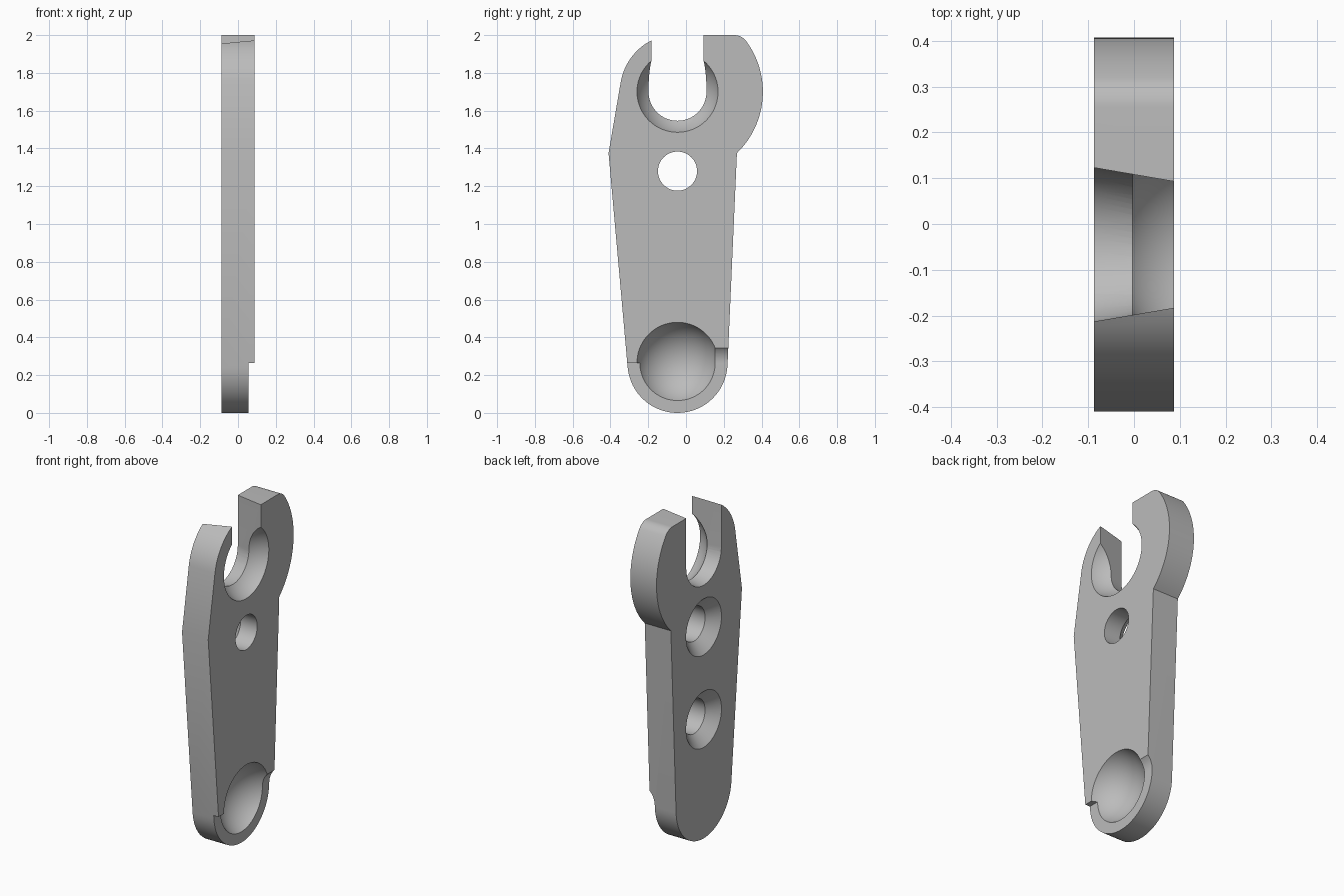
import bpy, bmesh
from math import sin, cos, pi, atan2, acos, hypot, radians, sqrt
from mathutils import Matrix

cube = bpy.data.objects.get("Cube")
if cube:
    bpy.data.objects.remove(cube, do_unlink=True)

HALF = 0.0875               # half thickness of the plate
AXIS = -0.045               # y of the centre line shared by all holes
LOW, HIGH = 0.265, 1.70     # heights of the two ball seats

metal = bpy.data.materials.new("plain grey")
metal.use_nodes = True
grey = (0.5, 0.5, 0.5, 1)
metal.diffuse_color = grey
metal.node_tree.nodes["Principled BSDF"].inputs["Base Color"].default_value = grey


def arc(cy, cz, r, a0, a1, n=32):
    """Points on a circle in the (y, z) plane, from angle a0 to a1."""
    return [(cy + r * cos(a0 + (a1 - a0) * i / n),
             cz + r * sin(a0 + (a1 - a0) * i / n)) for i in range(n + 1)]


def tangent(cz, r, point, side):
    """Angle at which a line from the point touches a circle on the axis."""
    dy, dz = point[0] - AXIS, point[1] - cz
    return atan2(dz, dy) + side * acos(r / hypot(dy, dz))


def make(name, bm):
    bmesh.ops.recalc_face_normals(bm, faces=bm.faces)
    mesh = bpy.data.meshes.new(name)
    bm.to_mesh(mesh)
    bm.free()
    mesh.materials.append(metal)
    obj = bpy.data.objects.new(name, mesh)
    bpy.context.collection.objects.link(obj)
    return obj


def loft(name, sections):
    """Solid through matching (x, [(y, z), ...]) sections."""
    bm = bmesh.new()
    rings = [[bm.verts.new((x, y, z)) for y, z in pts] for x, pts in sections]
    for a, b in zip(rings, rings[1:]):
        for i in range(len(a)):
            j = (i + 1) % len(a)
            bm.faces.new((a[i], a[j], b[j], b[i]))
    bm.faces.new(rings[0])
    bm.faces.new(rings[-1])
    return make(name, bm)


def cut(target, cutter):
    cutter.hide_render = True
    mod = target.modifiers.new("cut", "BOOLEAN")
    mod.operation, mod.solver, mod.object = "DIFFERENCE", "EXACT", cutter
    bpy.context.view_layer.objects.active = target
    bpy.ops.object.modifier_apply(modifier=mod.name)
    bpy.data.objects.remove(cutter, do_unlink=True)


# Plate outline: round foot, tapering sides, hooked head
front_corner, back_corner = (-0.41, 1.375), (0.27, 1.375)
foot_front = tangent(LOW, 0.265, front_corner, 1) % (2 * pi)
foot_back = tangent(LOW, 0.265, back_corner, -1) + 2 * pi
head_front = tangent(HIGH, 0.305, front_corner, -1) % (2 * pi)
fillet = atan2(0.22, 0.30)
outline = arc(AXIS, LOW, 0.265, foot_front, foot_back)
outline += arc(AXIS, HIGH, 0.452, atan2(-0.325, 0.315), fillet)
outline += arc(0.255, 1.92, 0.08, fillet, pi / 2, 10)[1:]
outline += [(0.0, 2.0)]
outline += arc(AXIS, HIGH, 0.305, radians(96), head_front, 20)
outline += [front_corner]
plate = loft("clamp_plate", [(-HALF, outline), (HALF, outline)])

# Ball seats, both opening on the +x face
for z in (LOW, HIGH):
    bm = bmesh.new()
    bmesh.ops.create_uvsphere(
        bm, u_segments=72, v_segments=48, radius=0.229,
        matrix=Matrix.Translation((0.167, AXIS, z)) @ Matrix.Rotation(pi / 2, 4, "Y"))
    cut(plate, make("ball_seat_cutter", bm))


# Open slot through the head, wider towards -x
def slot(x):
    r = 0.153 - 0.172 * x
    return x, [(AXIS - r, 2.2)] + arc(AXIS, HIGH, r, pi, 2 * pi, 36) + [(AXIS + r, 2.2)]


cut(plate, loft("slot_cutter", [slot(-0.12), slot(0.12)]))

# Two bolt holes, countersunk on the -x face
for z in (0.72, 1.28):
    radii = [(-0.1075, 0.19), (-0.0235, 0.1035), (0.12, 0.1035)]
    cut(plate, loft("bolt_hole_cutter",
                    [(x, arc(AXIS, z, r, 0, 2 * pi, 64)[:-1]) for x, r in radii]))

# Lowered rim around the lower seat: square shoulder in front, curved one behind
FLOOR, R = 0.055, 0.1147
curve = [(FLOOR + R - sqrt(R * R - h * h), LOW + h)
         for h in (0.1 * i / 12 for i in range(13))]
shoulders = [("front_rim_cutter", -0.6, AXIS, [(FLOOR, LOW), (0.15, LOW)]),
             ("back_rim_cutter", AXIS - 0.001, 0.6, curve + [(0.15, LOW + 0.1)])]
for name, y0, y1, top in shoulders:
    profile = [(0.15, -0.1), (FLOOR, -0.1)] + top
    bm = bmesh.new()
    ends = [[bm.verts.new((x, y, z)) for x, z in profile] for y in (y0, y1)]
    for i in range(len(profile)):
        j = (i + 1) % len(profile)
        bm.faces.new((ends[0][i], ends[0][j], ends[1][j], ends[1][i]))
    for end in ends:
        bm.faces.new(end)
    cut(plate, make(name, bm))

# Smooth curved walls, sharp machined edges
bpy.ops.object.select_all(action="DESELECT")
plate.select_set(True)
bpy.context.view_layer.objects.active = plate
bpy.ops.object.shade_smooth_by_angle(angle=radians(20))
